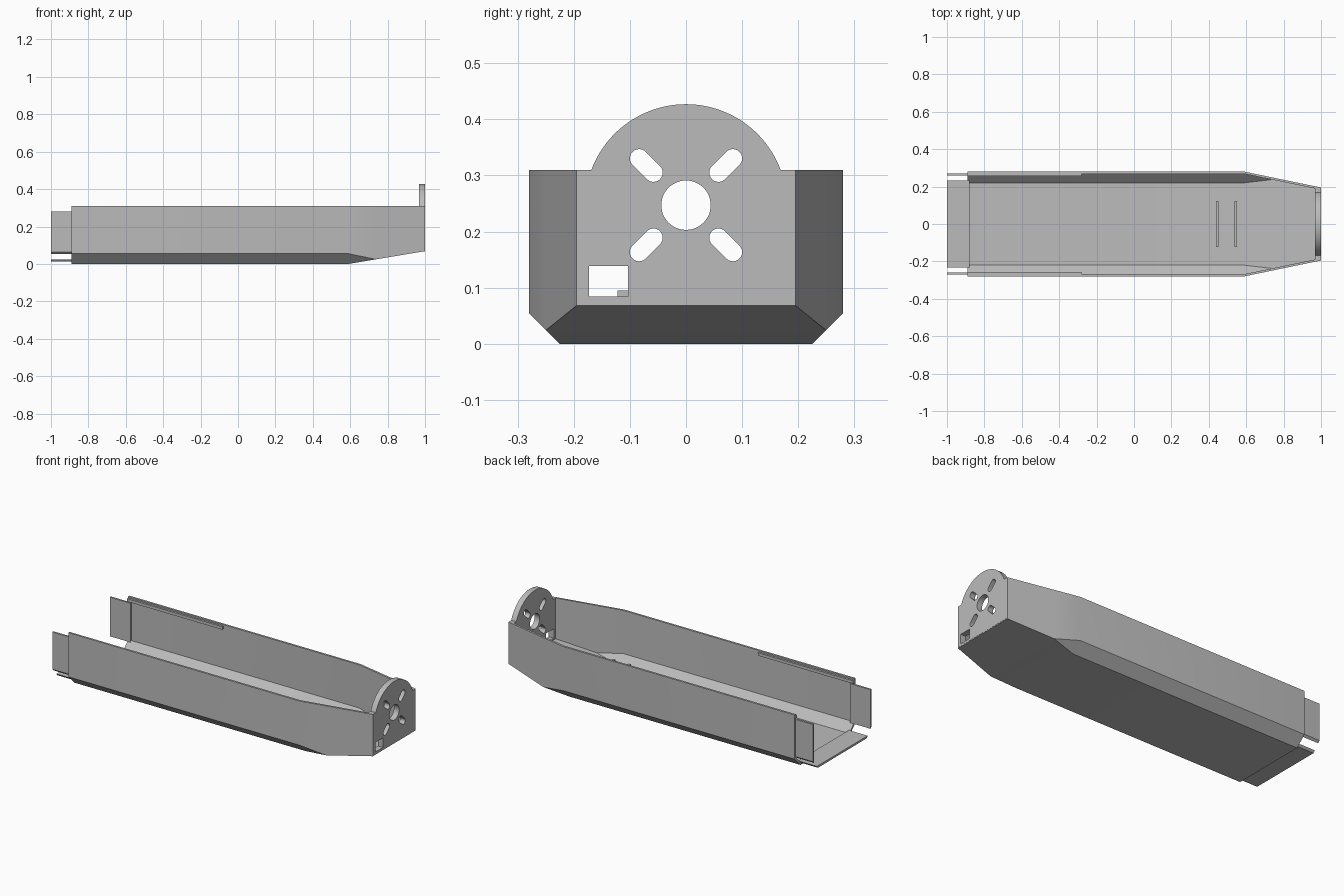
import bpy, bmesh
from math import sin, cos, pi, sqrt, asin, atan2
from mathutils import Matrix, Vector

if "Cube" in bpy.data.objects:
    bpy.data.objects.remove(bpy.data.objects["Cube"])

grey = bpy.data.materials.new("plain grey")
grey.use_nodes = True
grey.diffuse_color = (0.5, 0.5, 0.5, 1)
grey.node_tree.nodes["Principled BSDF"].inputs["Base Color"].default_value = grey.diffuse_color


def finish(name, bm):
    """Weld, fix normals, add the object and smooth its soft bends."""
    bmesh.ops.remove_doubles(bm, verts=bm.verts, dist=0.0001)
    bmesh.ops.dissolve_degenerate(bm, edges=bm.edges, dist=0.0001)
    bmesh.ops.recalc_face_normals(bm, faces=bm.faces)
    mesh = bpy.data.meshes.new(name)
    bm.to_mesh(mesh)
    bm.free()
    mesh.materials.append(grey)
    ob = bpy.data.objects.new(name, mesh)
    bpy.context.collection.objects.link(ob)
    bpy.ops.object.select_all(action="DESELECT")
    ob.select_set(True)
    bpy.context.view_layer.objects.active = ob
    bpy.ops.object.shade_smooth_by_angle(angle=0.5)
    return ob


def loft(name, sections):
    """Join closed (x, [(y, z), ...]) sections and cap both ends."""
    bm = bmesh.new()
    rings = [[bm.verts.new((x, y, z)) for y, z in pts] for x, pts in sections]
    for a, b in zip(rings, rings[1:]):
        for i in range(len(a)):
            j = (i + 1) % len(a)
            bm.faces.new((a[i], a[j], b[j], b[i]))
    bm.faces.new(rings[0])
    bm.faces.new(rings[-1])
    return finish(name, bm)


def bar(name, x0, x1, pts):
    return loft(name, [(x0, pts), (x1, pts)])


# Tray shell: chamfered U section with a tapering, rising nose
TOP, WALL, BEND = 0.31, 0.012, 0.59


def tray_section(x):
    run = max(0, x - BEND)
    side, floor = 0.28 - 0.207 * run, 0.166 * run

    def half(inset):
        s, f = side - inset, floor + inset
        edge = 0.225 - inset * 0.414          # where the chamfer meets z = 0
        low = min(s, edge + f - inset)        # chamfer foot on the floor
        high = max(f, s - edge + inset)       # chamfer head on the wall
        if low >= s or high <= f:
            low, high = s, f
        return [(s, TOP), (s, high), (low, f)]

    outer, inner = half(0), half(WALL)
    mirror = lambda pts: [(-y, z) for y, z in reversed(pts)]
    return outer + mirror(outer) + list(reversed(mirror(inner))) + list(reversed(inner))


chamfer_end = BEND + 0.055 / 0.373
loft("tray_shell", [(x, tray_section(x)) for x in (-0.89, BEND, chamfer_end, 0.999)])

# Side tabs and inner rails on both walls
for side, s in (("left", 1), ("right", -1)):
    bar(side + "_tab", -1, -0.87,
        [(s * y, z) for y, z in ((0.258, 0.054), (0.269, 0.065), (0.269, 0.28), (0.258, 0.28))])
    bar(side + "_rail", -0.89, -0.28,
        [(s * y, z) for y, z in ((0.257, 0.285), (0.27, 0.285), (0.27, 0.302), (0.257, 0.302))])

# Floor tongue at the open end
bar("floor_tongue", -1, -0.88, [(-0.222, 0.012), (0.222, 0.012), (0.232, 0.024), (-0.232, 0.024)])

# Cross ribs on the floor
for i, x in enumerate((0.438, 0.538)):
    bar(f"floor_rib_{i + 1}", x, x + 0.013,
        [(-0.122, 0.005), (0.122, 0.005), (0.122, 0.095), (-0.122, 0.095)])

# Mounting plate: round-topped outline with hole, slots and window
CZ, R = 0.247, 0.18


def arc(cy, cz, r, a0, a1, n):
    return [(cy + r * cos(a0 + (a1 - a0) * i / n), cz + r * sin(a0 + (a1 - a0) * i / n))
            for i in range(n + 1)]


start = asin((TOP - CZ) / R)
loops = [[(-0.19, 0.072), (0.19, 0.072), (0.19, TOP)]
         + arc(0, CZ, R, start, pi - start, 48) + [(-0.19, TOP)],
         arc(0, CZ, 0.044, 0, 2 * pi, 48)[:-1],
         [(-0.173, 0.084), (-0.103, 0.084), (-0.103, 0.139), (-0.173, 0.139)]]
for sy in (1, -1):
    for sz in (1, -1):
        a = atan2(sz, sy)
        loops.append(arc(sy * 0.0835, CZ + sz * 0.0835, 0.0165, a - pi / 2, a + pi / 2, 12)
                     + arc(sy * 0.058, CZ + sz * 0.058, 0.0165, a + pi / 2, a + 3 * pi / 2, 12))

curve = bpy.data.curves.new("plate_outline", "CURVE")
curve.dimensions, curve.fill_mode, curve.extrude = "2D", "BOTH", 0.0165
for pts in loops:
    spline = curve.splines.new("POLY")
    spline.points.add(len(pts) - 1)
    for p, (y, z) in zip(spline.points, pts):
        p.co = (y, z, 0, 1)
    spline.use_cyclic_u = True
helper = bpy.data.objects.new("plate_outline", curve)
bpy.context.collection.objects.link(helper)
bpy.context.view_layer.update()
flat = bpy.data.meshes.new_from_object(helper.evaluated_get(bpy.context.evaluated_depsgraph_get()))
bpy.data.objects.remove(helper)
bm = bmesh.new()
bm.from_mesh(flat)
bpy.data.meshes.remove(flat)
# Stand the outline up: its x becomes y, its y becomes z, its depth becomes x
bm.transform(Matrix(((0, 0, 1, 0.9835), (1, 0, 0, 0), (0, 1, 0, 0), (0, 0, 0, 1))))
finish("mounting_plate", bm)
